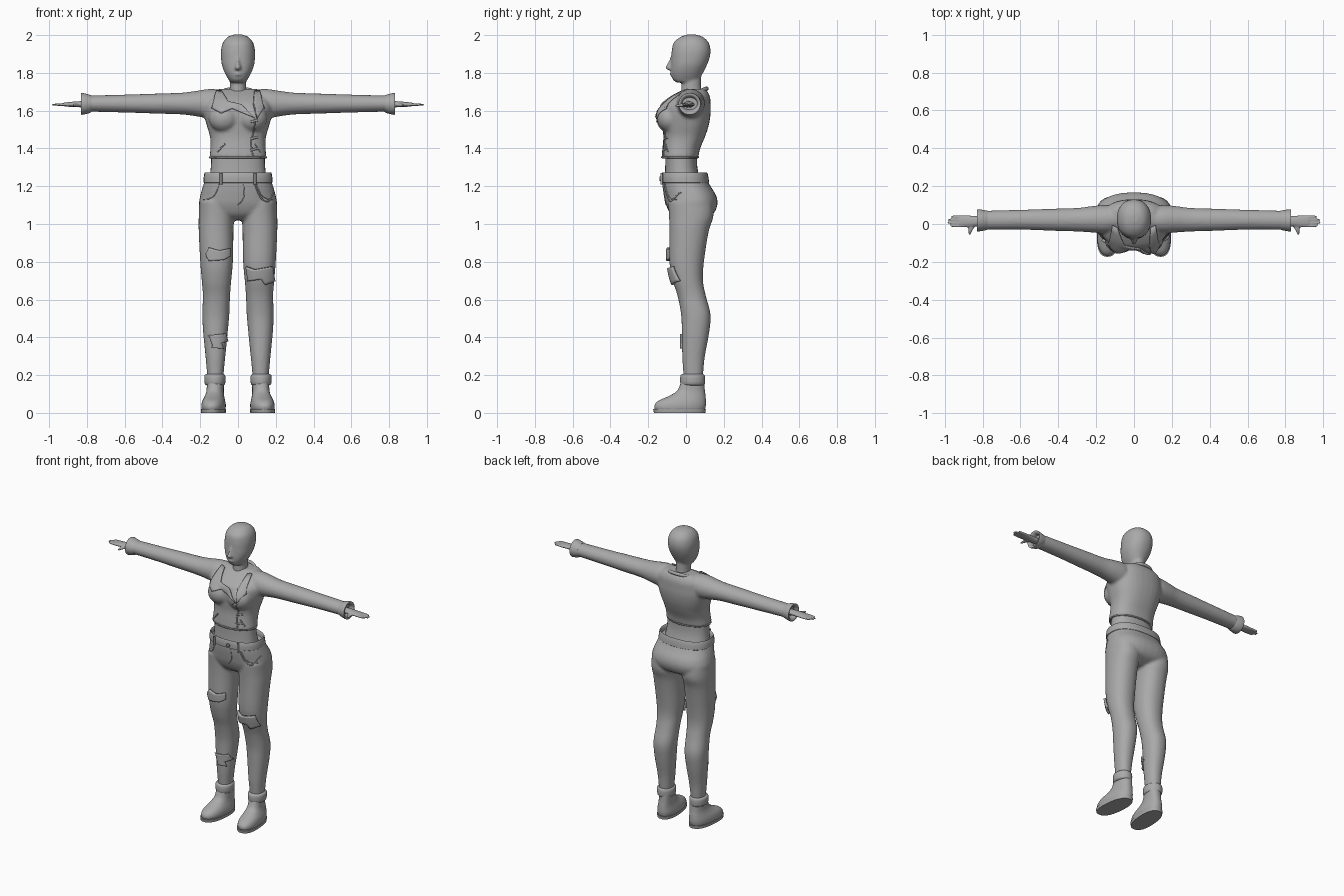
import bpy, bmesh, math
from mathutils import Vector, Matrix
from mathutils.bvhtree import BVHTree

cube = bpy.data.objects.get("Cube")
if cube:
    bpy.data.objects.remove(cube, do_unlink=True)

CM = 0.01      # all part sizes below are in hundredths of a unit
SIDES = 32

grey = bpy.data.materials.new("plain_grey")
grey.use_nodes = True
GREY = (0.4, 0.4, 0.4, 1)
grey.diffuse_color = GREY
for node in grey.node_tree.nodes:
    if node.type == 'BSDF_PRINCIPLED':
        node.inputs["Base Color"].default_value = GREY


def spline(rows, steps):
    """Smoothly interpolate a list of equal-length rows."""
    rows = [Vector(r) for r in rows]
    out = []
    for i in range(len(rows) - 1):
        a, b = rows[max(i - 1, 0)], rows[i]
        c, d = rows[i + 1], rows[min(i + 2, len(rows) - 1)]
        for k in range(steps):
            t = k / steps
            m, n = (c - a) / 2, (d - b) / 2
            out.append(b + m * t + (3 * (c - b) - 2 * m - n) * t**2
                       + (2 * (b - c) + m + n) * t**3)
    return out + [rows[-1]]


def loft(bm, sections, axis=2, power=2.0, steps=4, mirror=False, shear=0.0):
    """Skin rounded rings; each section is (along, low, high, low, high)."""
    others = [i for i in range(3) if i != axis]
    for side in ((1, -1) if mirror else (1,)):
        rings = []
        for s in spline(sections, steps):
            ring = []
            for k in range(SIDES):
                angle = math.tau * k / SIDES
                p = [0, 0, 0]
                p[axis] = s[0]
                for j, w in enumerate((math.cos(angle), math.sin(angle))):
                    r = math.copysign(abs(w) ** (2 / power), w)
                    lo, hi = s[1 + 2 * j], s[2 + 2 * j]
                    p[others[j]] = (lo + hi) / 2 + r * (hi - lo) / 2
                p[0] = (p[0] + shear * p[1]) * side
                ring.append(bm.verts.new(Vector(p) * CM))
            rings.append(ring)
        for a, b in zip(rings, rings[1:]):
            for k in range(SIDES):
                n = (k + 1) % SIDES
                bm.faces.new((a[k], a[n], b[n], b[k]))
        bm.faces.new(rings[0])
        bm.faces.new(rings[-1])


def ball(bm, centre, radii, mirror=False):
    for side in ((1, -1) if mirror else (1,)):
        c = Vector((centre[0] * side, centre[1], centre[2])) * CM
        bmesh.ops.create_uvsphere(
            bm, u_segments=24, v_segments=16, radius=CM,
            matrix=Matrix.Translation(c) @ Matrix.Diagonal((*radii, 1)))


def finish(name, bm, voxel=None, smooth=4):
    bmesh.ops.recalc_face_normals(bm, faces=bm.faces)
    mesh = bpy.data.meshes.new(name)
    bm.to_mesh(mesh)
    bm.free()
    mesh.materials.append(grey)
    mesh.shade_smooth()
    mesh.set_sharp_from_angle(angle=math.radians(50))
    ob = bpy.data.objects.new(name, mesh)
    bpy.context.collection.objects.link(ob)
    if voxel:      # fuse overlapping volumes into one soft surface
        m = ob.modifiers.new("fuse", 'REMESH')
        m.mode, m.voxel_size, m.use_smooth_shade = 'VOXEL', voxel, True
        s = ob.modifiers.new("soften", 'SMOOTH')
        s.factor, s.iterations = 0.5, smooth
    return ob


def part(name, sections, **options):
    bm = bmesh.new()
    loft(bm, sections, **options)
    return finish(name, bm)


def surface(ob):
    bpy.context.view_layer.update()
    return BVHTree.FromObject(ob, bpy.context.evaluated_depsgraph_get())


def project(tree, x, z, out=0.0):
    """Drop a front-plane point onto the front of a surface."""
    hit = tree.ray_cast(Vector((x, -1, z)), Vector((0, 1, 0)))[0]
    if hit is None:
        hit = tree.find_nearest(Vector((x, 0, z)))[0]
    return hit - Vector((0, out, 0))


def patch(name, tree, outline, thick=0.008):
    """Cloth piece laid over the front of a surface."""
    bm = bmesh.new()
    bm.faces.new([bm.verts.new((x * CM, 0, z * CM)) for x, z in outline])
    bmesh.ops.triangulate(bm, faces=bm.faces)
    bmesh.ops.subdivide_edges(bm, edges=bm.edges, cuts=5, use_grid_fill=True)
    for v in bm.verts:
        v.co = project(tree, v.co.x, v.co.z, 0.002)
    bmesh.ops.recalc_face_normals(bm, faces=bm.faces)
    if sum(f.normal.y for f in bm.faces) > 0:
        bmesh.ops.reverse_faces(bm, faces=bm.faces)
    ob = finish(name, bm)
    m = ob.modifiers.new("cloth", 'SOLIDIFY')
    m.thickness, m.offset = thick, 1
    return ob


def tube(name, points, radius, cyclic=False):
    curve = bpy.data.curves.new(name, 'CURVE')
    curve.dimensions = '3D'
    curve.bevel_depth, curve.bevel_resolution = radius, 2
    line = curve.splines.new('POLY')
    line.points.add(len(points) - 1)
    for p, co in zip(line.points, points):
        p.co = (*co, 1)
    line.use_cyclic_u = cyclic
    curve.materials.append(grey)
    ob = bpy.data.objects.new(name, curve)
    bpy.context.collection.objects.link(ob)


def seam(name, tree, path, radius=0.0025):
    tube(name, [project(tree, x * CM, z * CM) for x, z in spline(path, 6)], radius)


# Head with face and neck
bm = bmesh.new()
loft(bm, [(175, -4, 4, -5, 5), (176.5, -5, 5, -7, 7), (180, -7, 7, -8, 9),
          (184, -8.5, 8.5, -8, 11), (188, -9, 9, -7.8, 12.5),
          (192, -9, 9, -7.5, 13), (196, -8, 8, -6.5, 12),
          (199, -5.5, 5.5, -3, 9), (200.3, -2, 2, 1, 5)], power=2.2)
loft(bm, [(162, -6, 6, -3, 10), (168, -5, 5, -2.5, 9), (172, -4.4, 4.4, -2.5, 8),
          (180, -4.5, 4.5, -2, 8)])
loft(bm, [(181, -1.2, 1.2, -8, -3), (182.5, -1.9, 1.9, -11, -3),
          (185, -1.2, 1.2, -9.8, -3), (189, -.8, .8, -8, -3)])
ball(bm, (0, -6.8, 179.3), (2.4, 1.9, 1))
finish("head", bm, 0.007, 3)

# Jacket body fused with sleeves
bm = bmesh.new()
loft(bm, [(135, -15.2, 15.2, -13, 6.5), (140, -14.6, 14.6, -12.5, 7.5),
          (146, -14.8, 14.8, -12, 10), (152, -16.5, 16.5, -12.5, 12),
          (158, -18, 18, -13, 13), (163, -18, 18, -12.5, 13),
          (167, -16.5, 16.5, -8, 12.8), (170, -13, 13, -3, 11.5),
          (171.5, -10, 10, 0, 10)], power=2.4)
ball(bm, (7.5, -8.5, 156), (8, 7, 7.5), mirror=True)
loft(bm, [(8, -4, 9, 157, 171), (15, -5, 10, 156, 171.5), (22, -4.5, 9.5, 157, 170.5),
          (30, -4, 8.5, 158, 169.5), (45, -3.5, 8, 158.5, 169),
          (60, -3, 7.5, 159, 168.5), (80, -3, 7, 159.5, 168)],
     axis=0, mirror=True)
jacket = finish("jacket", bm, 0.009)

# Hollow flared cuffs
part("sleeve_cuffs", [(77.5, -3, 7, 159.5, 168), (79, -3.4, 7.3, 158.6, 168.6),
                      (82.5, -4, 7.8, 157.8, 169.4), (83, -3.6, 7.4, 158.2, 169),
                      (82.5, -2.6, 6.4, 159.5, 167.8), (80.1, -2, 6, 160.5, 167)],
     axis=0, mirror=True, steps=2)

# Hands
bm = bmesh.new()
loft(bm, [(78, -1, 4, 161.5, 165), (84, -1.3, 4.2, 161.8, 165),
          (89, -1.8, 4.6, 162, 164.6), (92.5, -1.4, 4.2, 162.4, 164.2)],
     axis=0, mirror=True)
for i, tip in enumerate((97, 98.6, 98.4, 96.6)):
    y = i * 1.6 - 1
    loft(bm, [(90, y - .8, y + .8, 162.4, 164), (95, y - .7, y + .7, 162.5, 163.9),
              (tip, y - .4, y + .4, 162.8, 163.5)], axis=0, mirror=True)
loft(bm, [(-5.6, 86.4, 87.4, 162, 163), (-3.5, 85.5, 87.5, 162, 163.6),
          (0, 83, 88, 162, 164)], axis=1, mirror=True)
finish("hands", bm, 0.004, 2)

# Bare midriff
part("midriff", [(122, -15.5, 15.5, -11.5, 8), (130, -14.4, 14.4, -11, 6),
                 (140, -14, 14, -11, 6)], power=2.3)

# Trousers: pelvis fused with both legs
bm = bmesh.new()
loft(bm, [(124, -17.3, 17.3, -12.4, 11), (120, -18.6, 18.6, -12.3, 13),
          (115, -20, 20, -11.6, 16), (110, -20.6, 20.6, -10.5, 16.6),
          (105, -18, 18, -8, 14), (102, -9, 9, -4, 7)], power=2.4)
loft(bm, [(112, 3, 20.5, -9.5, 14), (104, 2.2, 20.8, -9, 14.5),
          (96, 2.4, 20.8, -8.8, 12), (80, 2.7, 20, -8.8, 9.5),
          (70, 3.6, 19.2, -7, 9), (62, 4.2, 18.6, -4.5, 10.5),
          (52, 4.6, 18.9, -2.6, 13), (42, 5.5, 18.4, -2.2, 12.2),
          (30, 6.7, 17.2, -2, 10), (22, 7.5, 16.5, -1.5, 9.2),
          (15, 8, 16, -1, 8.5)], power=2.2, mirror=True)
trousers = finish("trousers", bm, 0.009)

# Waistband standing clear of the midriff
part("waistband", [(121.5, -17, 17, -11, 11), (122, -18.3, 18.3, -13.2, 12.2),
                   (126.5, -17.9, 17.9, -13.1, 11.5), (127, -17.2, 17.2, -12.4, 10.9),
                   (124, -16.6, 16.6, -11.6, 10.4)], power=2.4, steps=2)

# Boots, ankle cuffs and soles
bm = bmesh.new()
loft(bm, [(1.5, 6.6, 18.8, -16.5, 10), (4, 6.3, 19, -16.8, 10.6),
          (6.5, 6.8, 18.5, -14.5, 10.6), (9, 7.5, 17.5, -9, 10.4),
          (12, 7.8, 16.8, -4.5, 10), (18, 7.6, 16.8, -2.2, 9.6)],
     power=2.3, mirror=True, shear=-0.08)
finish("boots", bm, 0.006)
part("boot_cuffs", [(14.5, 8, 16.4, -2, 9), (15.5, 6.8, 17.6, -3, 10),
                    (19.5, 6.7, 17.8, -3, 10), (20.5, 7.6, 17, -2, 9.2)],
     mirror=True, steps=3)
part("boot_soles", [(0, 6.4, 19, -17, 10.2), (2, 6.2, 19.2, -17.4, 10.5)],
     power=2.4, mirror=True, shear=-0.08, steps=1)

# Jacket lapels, collar and seams
cloth = surface(jacket)
patch("right_lapel", cloth, [(-11.5, 170.5), (-13.5, 161), (-9, 158.5), (-3, 161),
                             (9, 156), (2, 163), (-5, 164.5), (-8.5, 170)])
patch("left_lapel", cloth, [(11.5, 170.5), (13.5, 161), (10, 155.5), (8, 163), (8.5, 170)])


def neck_ring(name, rx, ry, y, z, tilt, radius):
    turns = [math.tau * k / 40 for k in range(40)]
    tube(name, [Vector((rx * math.cos(a), y + ry * math.sin(a),
                        z + tilt * math.sin(a))) * CM for a in turns], radius, True)


neck_ring("jacket_collar", 9.2, 8, 3, 168.5, 3.2, 0.011)
neck_ring("shirt_collar", 7, 7, 2, 168, 3, 0.007)
neck_ring("jacket_hem", 15, 9.6, -3.2, 135.3, 0, 0.005)
seam("zip", cloth, [(9, 156), (8.5, 150), (7, 143), (8, 136)], 0.004)
for z in (154, 145, 139):
    seam("zip_tab", cloth, [(6.5, z), (10.5, z + 1)], 0.006)
seam("right_pocket_slit", cloth, [(-11, 138), (-7, 142.5)], 0.004)
seam("left_pocket_slit", cloth, [(12, 138), (9, 142.5)], 0.004)

# Trouser seams, pockets, chain and fastening
denim = surface(trousers)
seam("fly", denim, [(3, 121), (3, 114), (0, 110)])
for side, label in ((1, "left"), (-1, "right")):
    seam(label + "_pocket", denim,
         [(side * x, z) for x, z in ((10, 121), (12, 116), (15, 113.5), (18.5, 113))])
    band = Vector((side * 9, -12.9, 124)) * CM
    tube(label + "_belt_loop", [band + Vector((0, 0, h)) for h in (-.03, .03)], 0.007)
tube("front_button", [Vector((2, y, 124)) * CM for y in (-14, -12)], 0.012)
seam("hip_chain", denim, [(9, 121), (12, 114), (16, 112), (19, 117)], 0.004)

# Ragged cloth around the rips
patch("right_thigh_patch", denim, [(-16.5, 84), (-15, 87.5), (-10, 86), (-5, 87), (-5, 83),
                                   (-8, 81), (-15, 80.5)], 0.015)
patch("left_knee_patch", denim, [(5, 77.5), (9, 76), (17.5, 77.5), (18.5, 70), (14, 68),
                                 (12, 71), (6, 70)], 0.015)
patch("right_shin_patch", denim, [(-16, 41), (-7, 42), (-6, 38), (-9, 37), (-8, 34),
                                  (-14, 34.5), (-13, 38)], 0.01)
